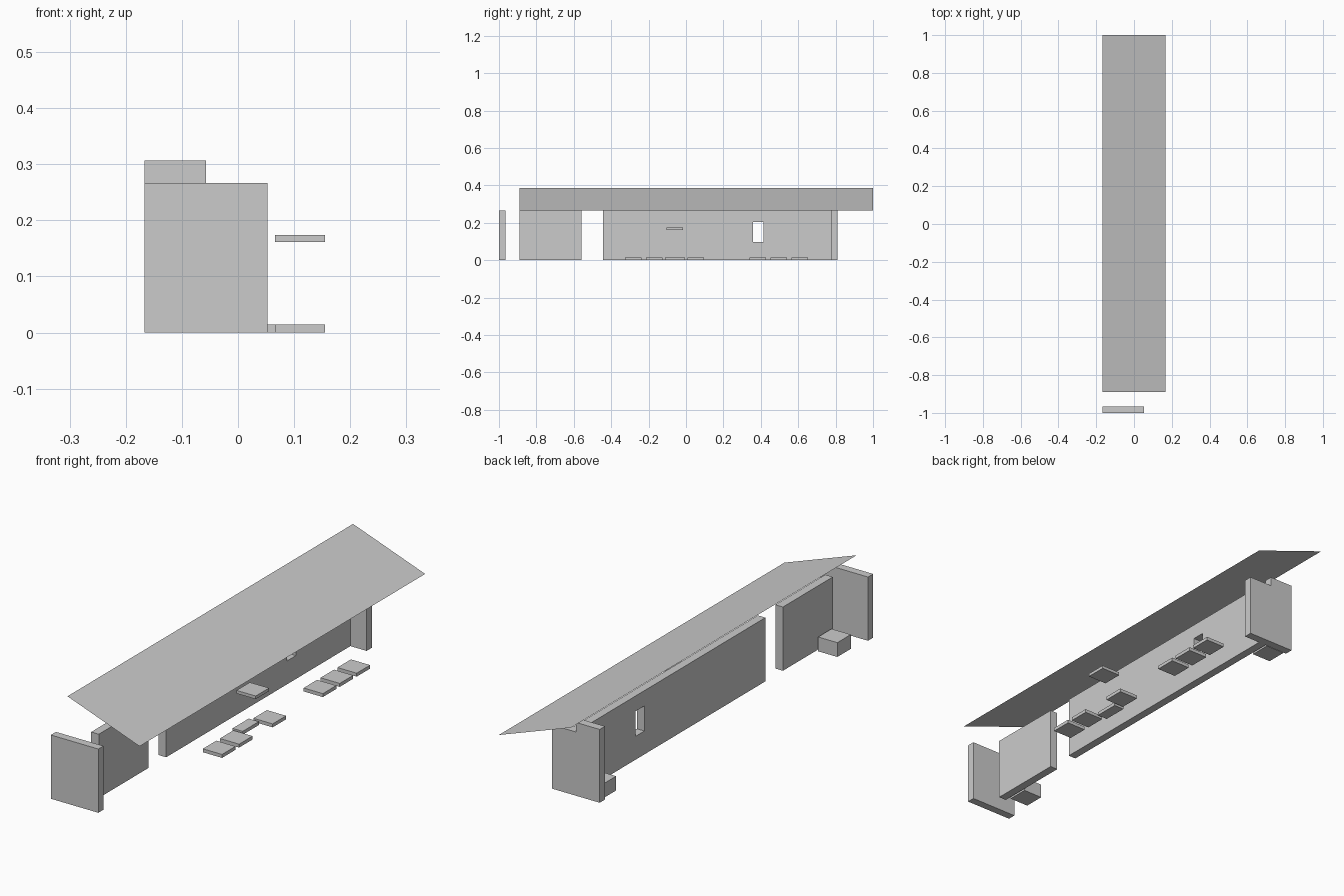
import bpy
import bmesh

if "Cube" in bpy.data.objects:
    bpy.data.objects.remove(bpy.data.objects["Cube"], do_unlink=True)

grey = bpy.data.materials.new("light_grey")
grey.use_nodes = True
grey.diffuse_color = (0.6, 0.6, 0.6, 1)
grey.node_tree.nodes["Principled BSDF"].inputs["Base Color"].default_value = grey.diffuse_color


def add_object(name, bm):
    bmesh.ops.recalc_face_normals(bm, faces=bm.faces)
    mesh = bpy.data.meshes.new(name)
    bm.to_mesh(mesh)
    bm.free()
    mesh.materials.append(grey)
    obj = bpy.data.objects.new(name, mesh)
    bpy.context.collection.objects.link(obj)
    return obj


def box(name, xs, ys, zs):
    """Box spanning the given ranges."""
    bm = bmesh.new()
    bmesh.ops.create_cube(bm, size=1)
    for v in bm.verts:
        for axis, (low, high) in enumerate((xs, ys, zs)):
            v.co[axis] = high if v.co[axis] > 0 else low
    return add_object(name, bm)


def profile_wall(name, profile, ys):
    """Extrude an x-z outline along y."""
    bm = bmesh.new()
    face = bm.faces.new([bm.verts.new((x, ys[0], z)) for x, z in profile])
    result = bmesh.ops.extrude_face_region(bm, geom=[face])
    moved = [v for v in result["geom"] if isinstance(v, bmesh.types.BMVert)]
    bmesh.ops.translate(bm, verts=moved, vec=(0, ys[1] - ys[0], 0))
    return add_object(name, bm)


SIDE, EDGE = -0.167, 0.053        # outer extent of the end walls
SPINE = (-0.057, -0.022)          # thickness of the long wall
TOP, STEP = 0.267, 0.307          # wall heights

# End walls: a plain one in front, a stepped one at the back
box("front_end_wall", (SIDE, EDGE), (-1, -0.966), (0, TOP))
profile_wall("back_end_wall",
             [(SIDE, 0), (EDGE, 0), (EDGE, TOP), (SPINE[0], TOP), (SPINE[0], STEP), (SIDE, STEP)],
             (0.775, 0.81))

# Long spine wall in two lengths with a doorway gap between them
box("short_spine_wall", SPINE, (-0.89, -0.56), (0, TOP))
long_wall = box("long_spine_wall", SPINE, (-0.444, 0.775), (0, TOP))

# Window opening
cutter = box("window_cutter", (-0.1, 0.02), (0.357, 0.414), (0.098, 0.203))
cutter.hide_render = True
cut = long_wall.modifiers.new("window", "BOOLEAN")
cut.operation = "DIFFERENCE"
cut.solver = "EXACT"
cut.object = cutter
bpy.context.view_layer.objects.active = long_wall
bpy.ops.object.modifier_apply(modifier=cut.name)
bpy.data.objects.remove(cutter, do_unlink=True)

# Sloping roof sheet
bm = bmesh.new()
bm.faces.new([bm.verts.new(p) for p in (
    (SIDE, -0.89, 0.387), (-SIDE, -0.89, TOP), (-SIDE, 1, TOP), (SIDE, 1, 0.387))])
add_object("roof", bm)

# Square slabs in two rows on the open side
SLAB = 0.089
SLAB_X = (0.066, 0.066 + SLAB)
for i, y in enumerate((-0.327, -0.214, 0.008, 0.34, 0.452, 0.564)):
    box(f"ground_slab_{i + 1}", SLAB_X, (y, y + SLAB), (0, 0.0145))

# Narrow slab with a raised slab above it
box("narrow_slab", (EDGE, 0.1), (-0.112, -0.005), (0, 0.0145))
box("raised_slab", SLAB_X, (-0.104, -0.016), (0.161, 0.174))

# Blocks behind the spine wall
for name, y in (("front_block", -0.869), ("back_block", 0.684)):
    box(name, (-0.155, -0.066), (y, y + SLAB), (0, 0.06))
